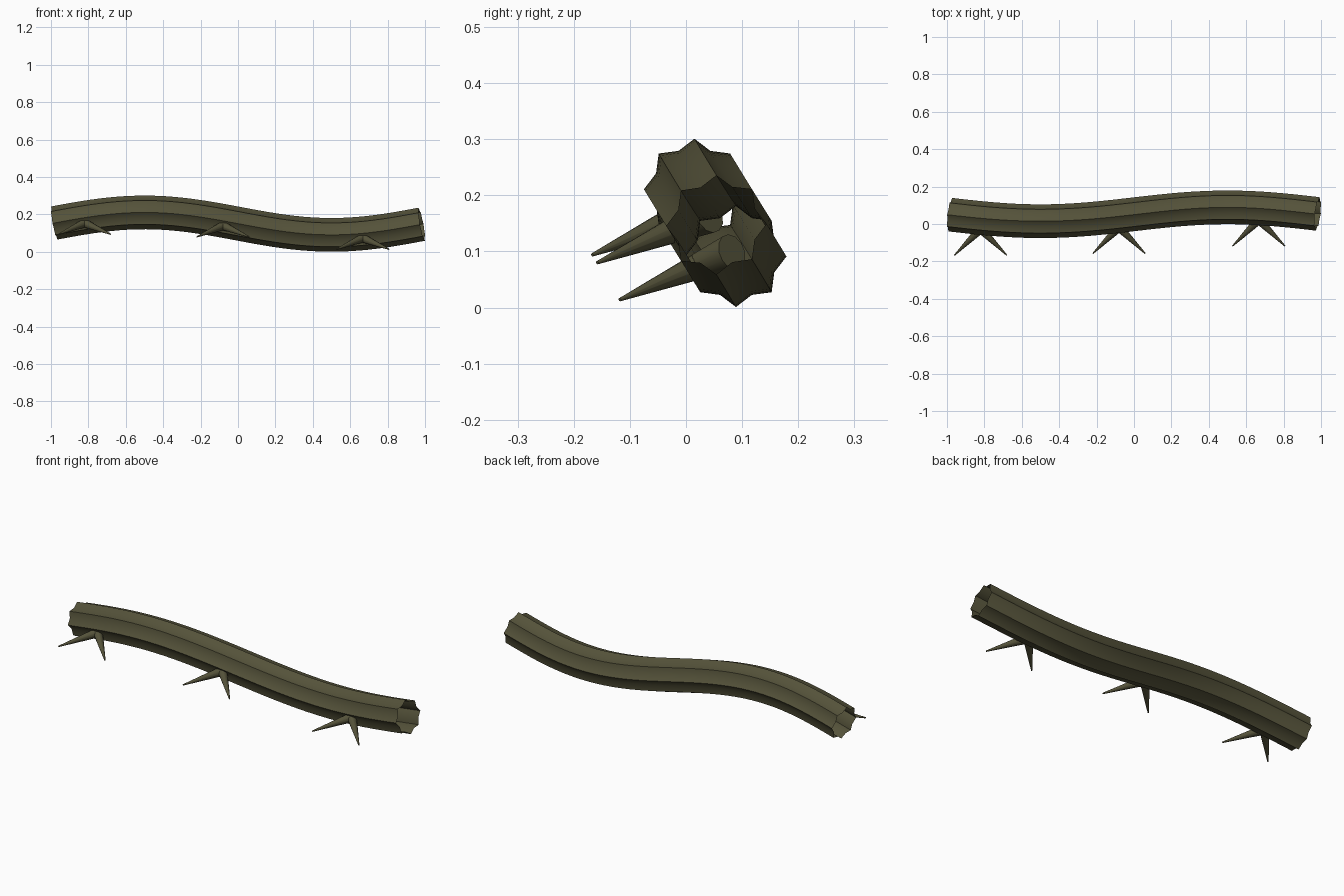
import bpy, bmesh, math
from mathutils import Vector

if "Cube" in bpy.data.objects:
    bpy.data.objects.remove(bpy.data.objects["Cube"])

OLIVE = (0.09, 0.085, 0.042, 1)
bark = bpy.data.materials.new("olive_bark")
bark.use_nodes = True
bark.diffuse_color = OLIVE
bark.node_tree.nodes["Principled BSDF"].inputs["Base Color"].default_value = OLIVE


def path(x):
    s = math.sin(math.pi * x)
    return Vector((x, 0.052 + 0.037 * s, 0.151 - 0.06 * s))


def finish(name, bm, angle):
    mesh = bpy.data.meshes.new(name)
    bm.to_mesh(mesh)
    bm.free()
    obj = bpy.data.objects.new(name, mesh)
    bpy.context.collection.objects.link(obj)
    mesh.materials.append(bark)
    bpy.ops.object.select_all(action="DESELECT")
    obj.select_set(True)
    bpy.context.view_layer.objects.active = obj
    bpy.ops.object.shade_smooth_by_angle(angle=math.radians(angle))
    return obj


# Hollow stem: a lobed section swept along a gentle S, open at both ends
LOBES, RINGS, HALF = 8, 40, 0.982
bm = bmesh.new()
rings = []
for i in range(RINGS + 1):
    x = HALF * (2 * i / RINGS - 1)
    centre = path(x)
    along = (path(x + 0.01) - path(x - 0.01)).normalized()
    back = (Vector((0, 1, 0)) - along * along.y).normalized()
    up = along.cross(back)
    ring = []
    for k in range(2 * LOBES):
        a = math.pi / 2 + math.pi * k / LOBES
        r = 0.074 if k % 2 else 0.09
        ring.append(bm.verts.new(centre + r * (math.cos(a) * back + math.sin(a) * up)))
    rings.append(ring)
for a, b in zip(rings, rings[1:]):
    for k in range(2 * LOBES):
        n = (k + 1) % (2 * LOBES)
        bm.faces.new((a[k], a[n], b[n], b[k]))
bmesh.ops.recalc_face_normals(bm, faces=bm.faces)
finish("stem", bm, 60)


# Thorns: crossed pairs of slim cones rooted inside the stem
def thorn(name, tip, side):
    root = tip + Vector((-side * 0.2, 0.2, 0.085))
    axis = tip - root
    bm = bmesh.new()
    bmesh.ops.create_cone(bm, cap_ends=True, segments=12, radius1=0.033,
                          radius2=0.003, depth=axis.length)
    obj = finish(name, bm, 40)
    obj.location = (tip + root) / 2
    obj.rotation_euler = axis.to_track_quat("Z", "Y").to_euler()


PAIRS = {"right": (-0.82, -0.167, 0.094), "middle": (-0.08, -0.158, 0.08),
         "left": (0.667, -0.118, 0.014)}
for place, spot in PAIRS.items():
    for side, label in ((-1, "outer"), (1, "inner")):
        tip = Vector(spot) + Vector((side * 0.14, 0, 0))
        thorn(f"{place}_thorn_{label}", tip, side)
